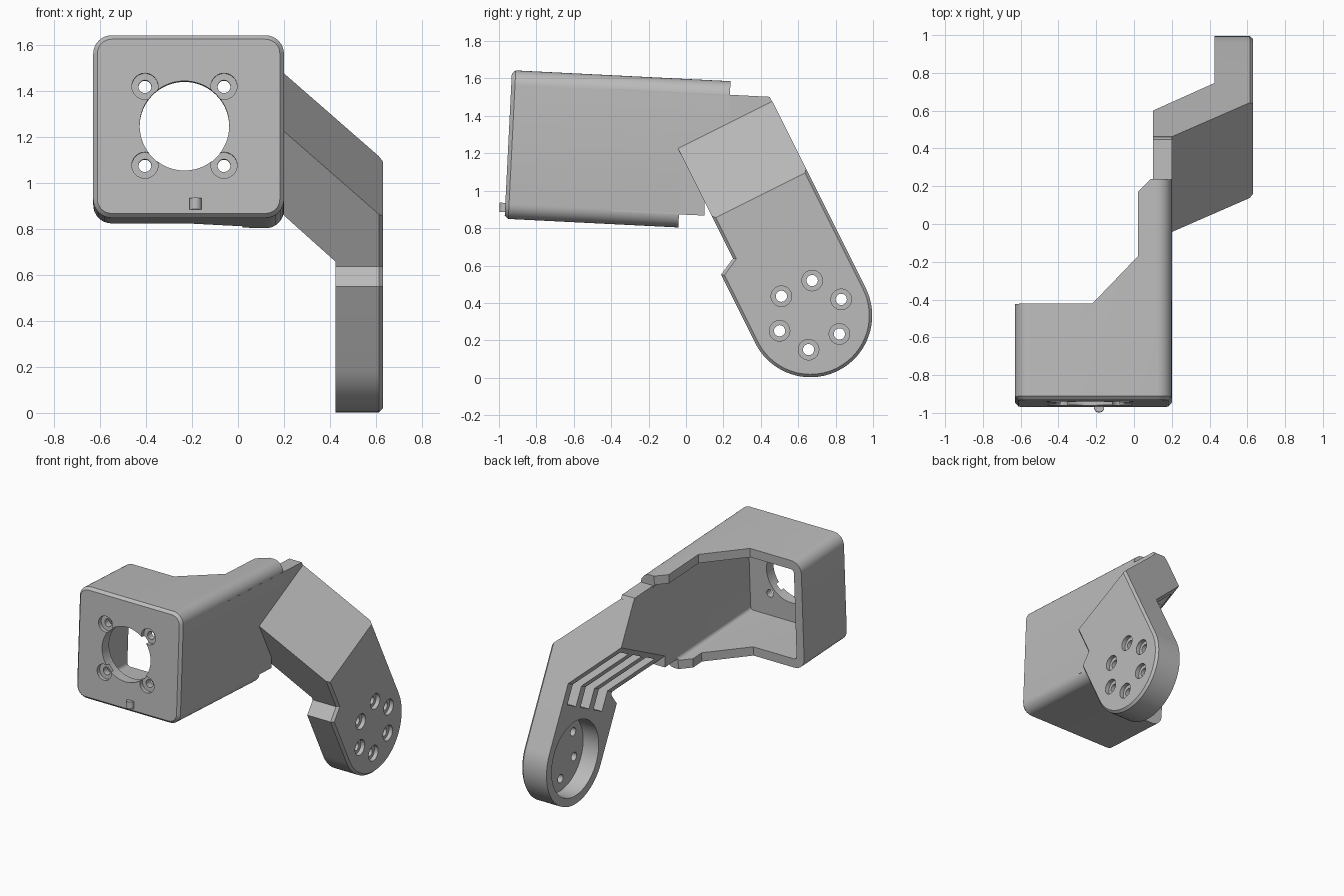
import bpy, bmesh, math
from mathutils import Vector, Matrix

if "Cube" in bpy.data.objects:
    bpy.data.objects.remove(bpy.data.objects["Cube"])

GREY = (0.5, 0.5, 0.5, 1)
grey = bpy.data.materials.new("plain grey")
grey.use_nodes = True
grey.diffuse_color = GREY
grey.node_tree.nodes["Principled BSDF"].inputs["Base Color"].default_value = GREY

# Axes: U/V run along the tilted housing, W/D run across and down the arm
X, Y, Z = Vector((1, 0, 0)), Vector((0, 1, 0)), Vector((0, 0, 1))
U, V = Vector((0, 1, -0.05)).normalized(), Vector((0, 0.05, 1)).normalized()
W, D = Vector((0, 2, 1)).normalized(), Vector((0, 1, -2)).normalized()
CORNER = Vector((0, -0.97, 0.85))


def frame(a, b, h, origin=Vector()):
    m = Matrix((a, b, h)).transposed().to_4x4()
    m.translation = origin
    return m


SECTION = frame(X, V, U, CORNER)
PLAN = frame(X, U, V, CORNER)
SIDE = frame(Y, Z, X)
ARM_OUTLINE = frame(W, D, X)
ARM_SECTION = frame(D, X, W)


def inset(pts, dist):
    """Mitred inward offset of a closed polygon."""
    n = len(pts)
    pts = [Vector(p) for p in pts]
    area = sum(pts[i - 1].x * pts[i].y - pts[i].x * pts[i - 1].y for i in range(n))
    s = 1 if area > 0 else -1
    out = []
    for i in range(n):
        e1 = (pts[i] - pts[i - 1]).normalized()
        e2 = (pts[(i + 1) % n] - pts[i]).normalized()
        n1, n2 = Vector((-e1.y, e1.x)) * s, Vector((-e2.y, e2.x)) * s
        out.append(pts[i] + (n1 + n2) * dist / (1 + n1.dot(n2)))
    return out


def solid(name, pts, levels, m):
    """Extrude a profile through (height, inset) levels in the given frame."""
    bm = bmesh.new()
    rings = [[bm.verts.new(m @ Vector((p[0], p[1], h))) for p in inset(pts, d)]
             for h, d in levels]
    n = len(pts)
    for r, q in zip(rings, rings[1:]):
        for i in range(n):
            j = (i + 1) % n
            bm.faces.new((r[i], r[j], q[j], q[i]))
    bm.faces.new(rings[0])
    bm.faces.new(rings[-1])
    bmesh.ops.recalc_face_normals(bm, faces=bm.faces)
    mesh = bpy.data.meshes.new(name)
    bm.to_mesh(mesh)
    bm.free()
    mesh.materials.append(grey)
    ob = bpy.data.objects.new(name, mesh)
    bpy.context.collection.objects.link(ob)
    return ob


def prism(name, pts, lo, hi, m):
    return solid(name, pts, [(lo, 0), (hi, 0)], m)


def arc(cx, cy, r, a0, a1, n):
    return [(cx + r * math.cos(math.radians(a0 + (a1 - a0) * i / n)),
             cy + r * math.sin(math.radians(a0 + (a1 - a0) * i / n))) for i in range(n + 1)]


def circle(cx, cy, r, n=48):
    return arc(cx, cy, r, 0, 360, n)[:-1]


def round_rect(x0, x1, y0, y1, r):
    return (arc(x1 - r, y1 - r, r, 0, 90, 8) + arc(x0 + r, y1 - r, r, 90, 180, 8)
            + arc(x0 + r, y0 + r, r, 180, 270, 8) + arc(x1 - r, y0 + r, r, 270, 360, 8))


def combine(ob, tool, op="DIFFERENCE"):
    """Boolean the tool into the object, then discard the tool."""
    mod = ob.modifiers.new("cut", "BOOLEAN")
    mod.operation, mod.object, mod.solver = op, tool, "EXACT"
    tool.hide_render = True
    bpy.context.view_layer.update()
    done = ob.evaluated_get(bpy.context.evaluated_depsgraph_get())
    mesh = bpy.data.meshes.new_from_object(done)
    ob.modifiers.clear()
    ob.data = mesh
    bpy.data.objects.remove(tool)


def cut(ob, *args):
    combine(ob, prism("cutter", *args))


# Housing: rounded open box with chamfered front
housing = solid("housing", round_rect(-0.63, 0.2, 0, 0.795, 0.08),
                [(0, 0.018), (0.02, 0), (1.4, 0)], SECTION)
cut(housing, round_rect(-0.57, 0.1, 0.065, 0.73, 0.025), 0.08, 2, SECTION)

# Stepped back edges, the upper flange longer than the lower
for end, lo, hi in ((1.17, 0.4, 1), (0.93, -0.2, 0.4)):
    cut(housing, [(-0.8, 0.51), (-0.22, 0.51), (0.02, 0.76), (0.02, end - 0.07),
                  (0.09, end), (0.4, end), (0.4, 2), (-0.8, 2)], lo, hi, PLAN)

# Front opening and counterbored screw holes
cut(housing, circle(-0.233, 0.4, 0.195, 64), -0.1, 0.2, SECTION)
for sx in (-1, 1):
    for sv in (-1, 1):
        c = (-0.233 + 0.172 * sx, 0.4 + 0.172 * sv)
        cut(housing, circle(*c, 0.057, 32), -0.1, 0.03, SECTION)
        cut(housing, circle(*c, 0.028, 24), -0.1, 0.2, SECTION)

# Small index peg on the front
peg = prism("front_peg", circle(-0.185, -0.003, 0.027, 24), 0.035, 0.085, PLAN)

# Side plate joining housing and arm
plate = prism("side_plate", [(-0.4, 0.89), (0.1, 0.867), (0.1, 0.95), (0.6, 1.2),
                             (0.447, 1.502), (-0.4, 1.545)], 0.1, 0.2, SIDE)

# Arm: cranked section trimmed by a round-ended outline
arm = prism("arm", [(-1.115, 0.1), (-1.115, 0.2), (-0.695, 0.63), (0.5, 0.63),
                    (0.5, 0.425), (-0.48, 0.425), (-0.806, 0.1)], 0.2, 1.3, ARM_SECTION)
outline = [(0.51, -1.3), (0.51, -0.458), (0.414, -0.409)] \
    + arc(0.744, 0, 0.33, 180, 0, 40) + [(1.074, -1.3)]
combine(arm, solid("outline", outline, [(0, 0), (0.613, 0), (0.64, 0.025)], ARM_OUTLINE),
        "INTERSECT")

# Round motor pocket and weight-saving slots on the inner side
cut(arm, circle(0.744, 0, 0.27, 64), 0.2, 0.55, ARM_OUTLINE)
for w in (0.57, 0.737, 0.904):
    cut(arm, [(-0.77, -0.1), (-0.77, 0.43), (-0.65, 0.55), (-0.34, 0.55), (-0.34, -0.1)],
        w, w + 0.11, ARM_SECTION)

# Ring of counterbored holes
for y, z in circle(0, 0, 0.185, 6):
    a = math.radians(27)
    c = (0.665 + y * math.cos(a) - z * math.sin(a), 0.335 + y * math.sin(a) + z * math.cos(a))
    cut(arm, circle(*c, 0.055, 32), 0.6, 0.8, SIDE)
    cut(arm, circle(*c, 0.03, 24), 0.5, 0.8, SIDE)

# Smooth curved walls, keep hard edges
bpy.ops.object.select_all(action="DESELECT")
for ob in (housing, peg, plate, arm):
    ob.select_set(True)
bpy.context.view_layer.objects.active = housing
bpy.ops.object.shade_smooth_by_angle(angle=math.radians(30))
